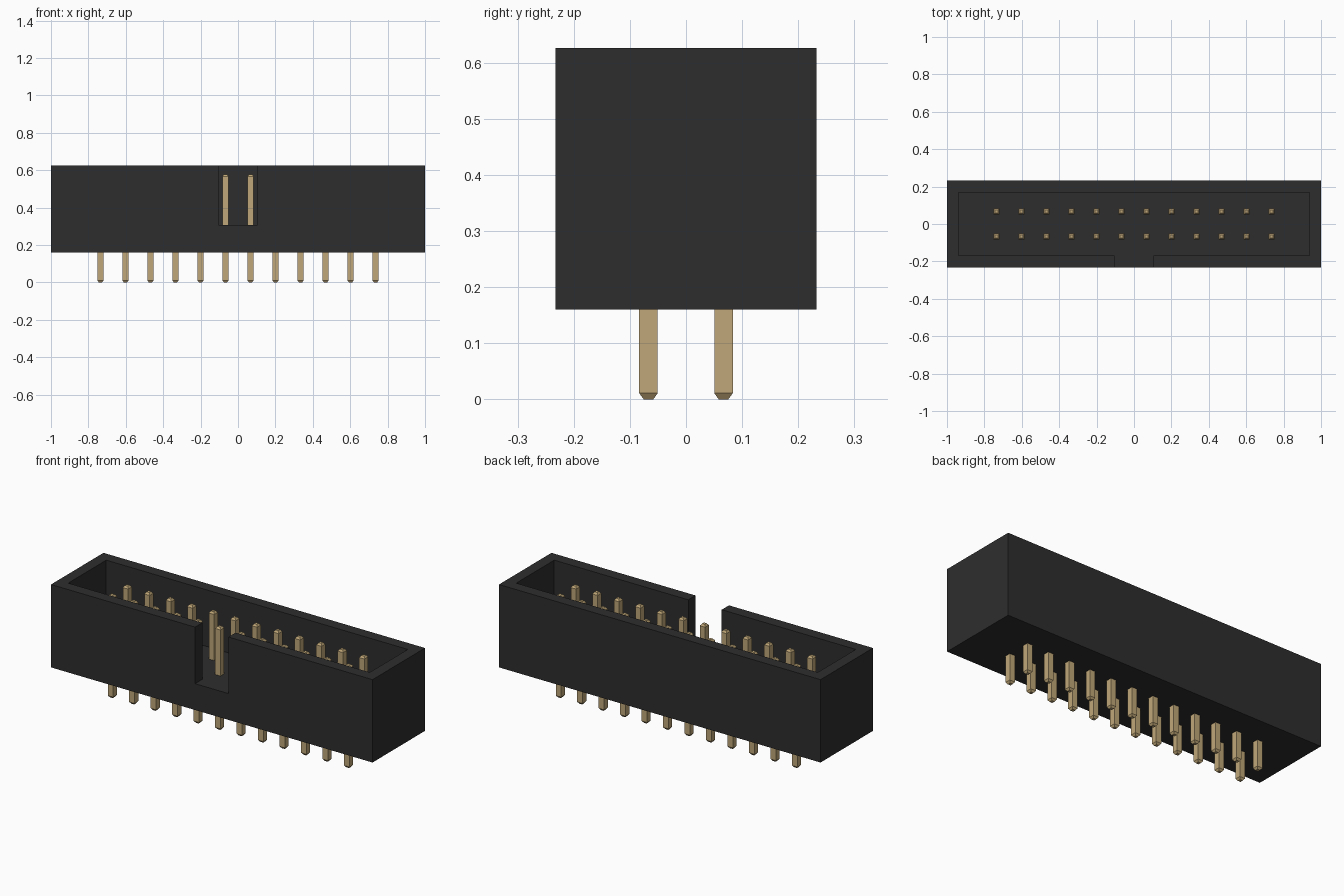
import bpy, bmesh

cube = bpy.data.objects.get("Cube")
if cube:
    bpy.data.objects.remove(cube, do_unlink=True)


def material(name, rgb):
    m = bpy.data.materials.new(name)
    m.use_nodes = True
    m.diffuse_color = (*rgb, 1)
    m.node_tree.nodes["Principled BSDF"].inputs["Base Color"].default_value = (*rgb, 1)
    return m


def finish(name, bm, mat):
    bmesh.ops.recalc_face_normals(bm, faces=bm.faces)
    mesh = bpy.data.meshes.new(name)
    bm.to_mesh(mesh)
    bm.free()
    mesh.materials.append(mat)
    obj = bpy.data.objects.new(name, mesh)
    bpy.context.collection.objects.link(obj)
    return obj


def prism(name, outline, z0, z1, mat):
    """Extrude a flat outline from z0 up to z1."""
    bm = bmesh.new()
    face = bm.faces.new([bm.verts.new((x, y, z0)) for x, y in outline])
    top = bmesh.ops.extrude_face_region(bm, geom=[face])["geom"]
    bmesh.ops.translate(bm, vec=(0, 0, z1 - z0),
                        verts=[v for v in top if isinstance(v, bmesh.types.BMVert)])
    return finish(name, bm, mat)


black = material("black plastic", (0.027, 0.027, 0.027))
gold = material("gold metal", (0.53, 0.39, 0.19))

# Housing block
HX, HY, Z0, FLOOR, Z1 = 1.0, 0.233, 0.16, 0.308, 0.626
CX, CY, NX = 0.938, 0.169, 0.104
housing = prism("housing", [(-HX, -HY), (HX, -HY), (HX, HY), (-HX, HY)], Z0, Z1, black)

# Cavity and front key slot, cut together with one T-shaped cutter
cutter = prism("cavity_cutter",
               [(-CX, CY), (-CX, -CY), (-NX, -CY), (-NX, -HY - 0.1),
                (NX, -HY - 0.1), (NX, -CY), (CX, -CY), (CX, CY)],
               FLOOR, Z1 + 0.1, black)
cutter.hide_render = True
cut = housing.modifiers.new("cavity", "BOOLEAN")
cut.operation = "DIFFERENCE"
cut.solver = "EXACT"
cut.object = cutter
bpy.context.view_layer.objects.active = housing
bpy.ops.object.modifier_apply(modifier=cut.name)
bpy.data.objects.remove(cutter, do_unlink=True)

# Square pins with chamfered ends, in two rows of twelve
PITCH, R, TIP, CH, TOP = 0.1337, 0.0165, 0.0085, 0.011, 0.578
bm = bmesh.new()
rings = []
for z, r in [(0, TIP), (CH, R), (TOP - CH, R), (TOP, TIP)]:
    rings.append([bm.verts.new((sx * r, sy * r, z))
                  for sx, sy in [(-1, -1), (1, -1), (1, 1), (-1, 1)]])
for a, b in zip(rings, rings[1:]):
    for i in range(4):
        j = (i + 1) % 4
        bm.faces.new((a[i], a[j], b[j], b[i]))
bm.faces.new(rings[0])
bm.faces.new(rings[-1])
first = finish("pin", bm, gold)
for row, y in (("front", -PITCH / 2), ("back", PITCH / 2)):
    for i in range(12):
        pin = bpy.data.objects.new(f"{row}_pin_{i + 1}", first.data)
        pin.location = ((i - 5.5) * PITCH, y, 0)
        bpy.context.collection.objects.link(pin)
bpy.data.objects.remove(first, do_unlink=True)
